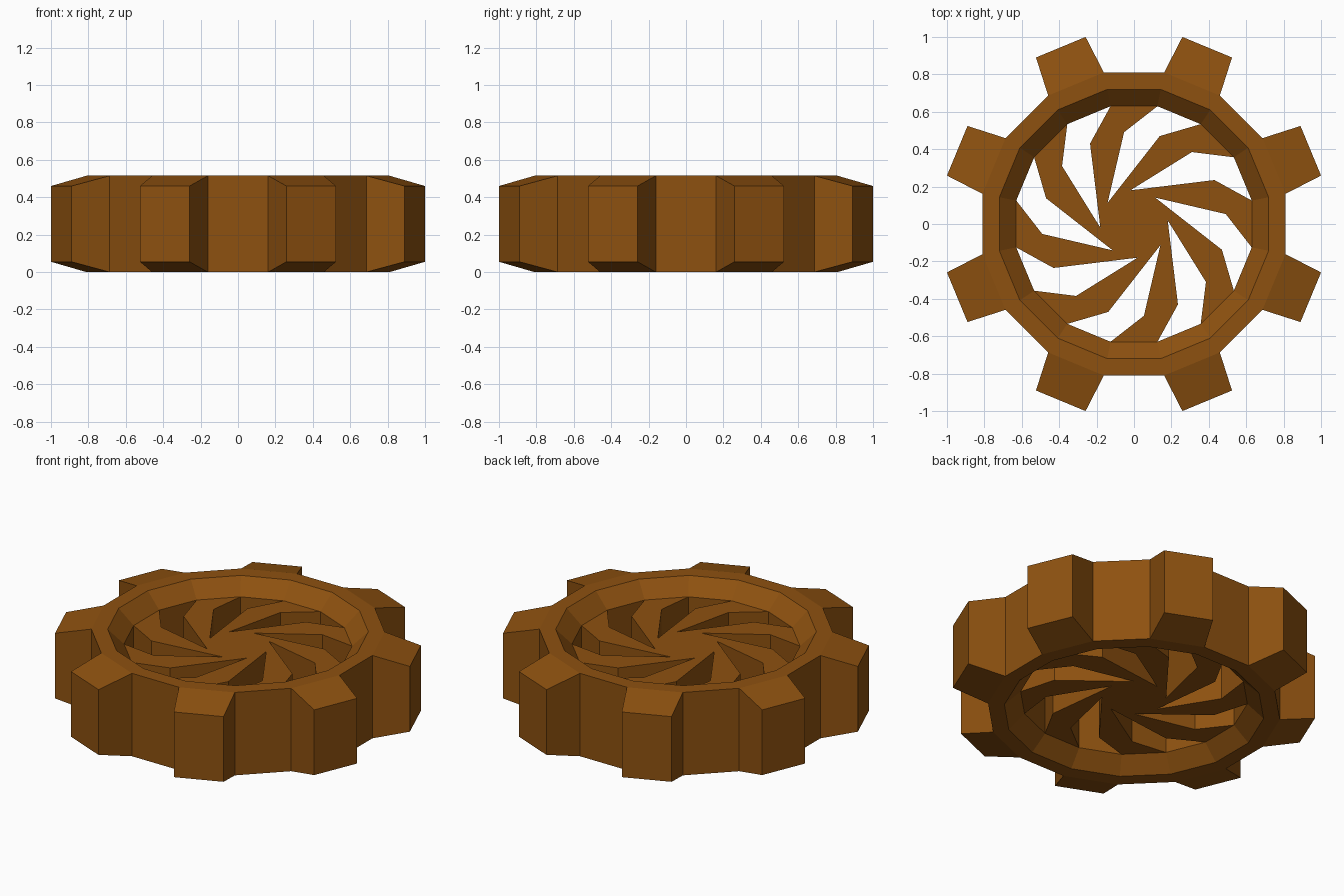
import bpy, bmesh
from math import radians, cos, sin

if "Cube" in bpy.data.objects:
    bpy.data.objects.remove(bpy.data.objects["Cube"])

HEIGHT = 0.515       # overall thickness
BEVEL = 0.09         # depth of the sloped inner lip
TAPER = 0.055        # drop of the tooth tips
LOW, HIGH = BEVEL, HEIGHT - BEVEL

bm = bmesh.new()


def polar(radius, degrees, z):
    a = radians(degrees)
    return (radius * cos(a), radius * sin(a), z)


def local(degrees, radial, tangent, z):
    a = radians(degrees)
    return (radial * cos(a) - tangent * sin(a),
            radial * sin(a) + tangent * cos(a), z)


def face(*points):
    bm.faces.new([bm.verts.new(p) for p in points])


def skin(start, end, caps=True):
    """Join two rectangles (lists of 4 points) with side faces."""
    for i in range(4):
        j = (i + 1) % 4
        face(start[i], start[j], end[j], end[i])


def slot(right, left, low, high):
    """Rectangle from two plan points given as functions of z."""
    return [right(low), left(low), left(high), right(high)]


# Rim: 16-sided ring with sloped inner lip
for k in range(16):
    a, b = 11.25 + 22.5 * k, 33.75 + 22.5 * k
    profile = [(0.826, 0), (0.734, 0), (0.642, LOW),
               (0.642, HIGH), (0.734, HEIGHT), (0.826, HEIGHT)]
    for i in range(6):
        (r0, z0), (r1, z1) = profile[i], profile[(i + 1) % 6]
        if i == 2 and k % 2 == 1:      # opening where a blade joins
            continue
        if i == 5 and k % 2 == 0:      # opening where a tooth joins
            continue
        face(polar(r0, a, z0), polar(r0, b, z0), polar(r1, b, z1), polar(r1, a, z1))

    mid = (a + b) / 2
    if k % 2 == 0:
        # Tooth: tapered block grown from the rim
        base = slot(lambda z: polar(0.826, a, z), lambda z: polar(0.826, b, z), 0, HEIGHT)
        tip = slot(lambda z: local(mid, 1.023, -0.1435, z),
                   lambda z: local(mid, 1.023, 0.1435, z), TAPER, HEIGHT - TAPER)
        skin(base, tip)
        face(*tip)
    else:
        # Swirled blade: two segments from the rim to the hub
        outer = slot(lambda z: polar(0.642, a, z), lambda z: polar(0.642, b, z), LOW, HIGH)
        bend = slot(lambda z: local(mid, 0.491, 0.053, z),
                    lambda z: local(mid, 0.43, 0.235, z), LOW, HIGH)
        inner = slot(lambda z: polar(0.181, mid + 51.3, z),
                     lambda z: polar(0.181, mid + 96.3, z), LOW, HIGH)
        skin(outer, bend)
        skin(bend, inner)

# Hub: eight-sided top and bottom plates
for z in (LOW, HIGH):
    face(*[polar(0.181, 51.3 + 45 * i, z) for i in range(8)])

bmesh.ops.remove_doubles(bm, verts=bm.verts, dist=0.0005)
bmesh.ops.recalc_face_normals(bm, faces=bm.faces)

mesh = bpy.data.meshes.new("gear_wheel")
bm.to_mesh(mesh)
bm.free()
gear = bpy.data.objects.new("gear_wheel", mesh)
bpy.context.collection.objects.link(gear)

bronze = bpy.data.materials.new("brown_bronze")
bronze.diffuse_color = (0.27, 0.083, 0.005, 1)
bronze.use_nodes = True
bronze.node_tree.nodes["Principled BSDF"].inputs["Base Color"].default_value = bronze.diffuse_color
mesh.materials.append(bronze)
